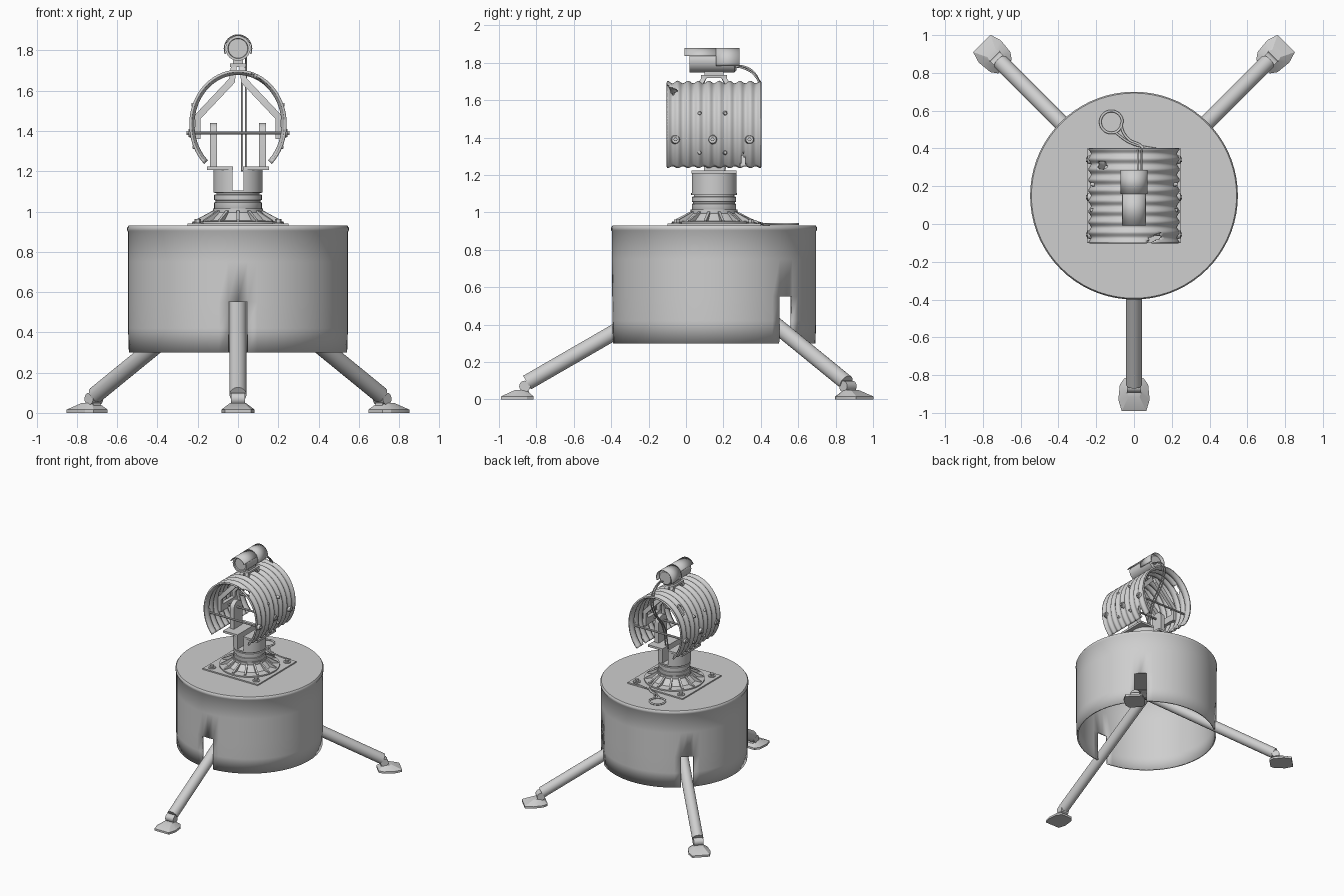
import bpy, bmesh, math
from mathutils import Vector, Matrix
from math import sin, cos, pi, radians

if "Cube" in bpy.data.objects:
    bpy.data.objects.remove(bpy.data.objects["Cube"])

grey = bpy.data.materials.new("plain grey metal")
grey.diffuse_color = (0.62, 0.62, 0.62, 1)
grey.use_nodes = True
grey.node_tree.nodes["Principled BSDF"].inputs["Base Color"].default_value = grey.diffuse_color
CY = 0.15                                    # y of the turret axis


def finish(bm, name, angle=35, thick=0):
    bmesh.ops.recalc_face_normals(bm, faces=bm.faces)
    me = bpy.data.meshes.new(name)
    bm.to_mesh(me)
    bm.free()
    me.materials.append(grey)
    me.shade_smooth()
    me.set_sharp_from_angle(angle=radians(angle))
    ob = bpy.data.objects.new(name, me)
    bpy.context.collection.objects.link(ob)
    if thick:
        m = ob.modifiers.new("wall", 'SOLIDIFY')
        m.thickness, m.offset = thick, -1
    return ob


def loft(bm, loops, M=Matrix(), cap=True, closed=True):
    rows = [[bm.verts.new(M @ Vector(p)) for p in lp] for lp in loops]
    n = len(rows[0])
    for a, b in zip(rows, rows[1:]):
        for i in range(n if closed else n - 1):
            j = (i + 1) % n
            bm.faces.new((a[i], a[j], b[j], b[i]))
    if cap:
        bm.faces.new(rows[0][::-1])
        bm.faces.new(rows[-1])


def circle(r, z, n):
    return [(r * cos(2 * pi * i / n), r * sin(2 * pi * i / n), z) for i in range(n)]


def lathe(bm, prof, n=40, M=Matrix(), cap=True):
    loft(bm, [circle(r, z, n) for r, z in prof], M, cap)


def rod(bm, p, q, r, n=20, r2=None):
    p, q = Vector(p), Vector(q)
    M = Matrix.Translation(p) @ (q - p).to_track_quat('Z', 'Y').to_matrix().to_4x4()
    lathe(bm, [(r, 0), (r2 or r, (q - p).length)], n, M)


def prism(bm, pts, depth, M=Matrix()):       # outline in XZ, thickness along Y
    loft(bm, [[(x, s * depth / 2, z) for x, z in pts] for s in (-1, 1)], M)


def box(bm, lo, hi):
    loft(bm, [[(lo[0], lo[1], z), (hi[0], lo[1], z), (hi[0], hi[1], z), (lo[0], hi[1], z)]
              for z in (lo[2], hi[2])])


def cable(name, pts, r=0.006):
    cu = bpy.data.curves.new(name, 'CURVE')
    cu.dimensions, cu.bevel_depth, cu.bevel_resolution = '3D', r, 2
    sp = cu.splines.new('BEZIER')
    sp.bezier_points.add(len(pts) - 1)
    for bp, p in zip(sp.bezier_points, pts):
        bp.co = p
        bp.handle_left_type = bp.handle_right_type = 'AUTO'
    tmp = bpy.data.objects.new(name, cu)
    bpy.context.collection.objects.link(tmp)
    me = bpy.data.meshes.new_from_object(tmp.evaluated_get(bpy.context.evaluated_depsgraph_get()))
    bpy.data.objects.remove(tmp)
    bm = bmesh.new()
    bm.from_mesh(me)
    finish(bm, name, 60)


AXIS = Matrix.Translation((0, CY, 0))
LEGS = [-90, 45, 135]

# drum shell, open below, with a slot for each leg
bm = bmesh.new()
prof = [(0.542, 0.30), (0.546, 0.42), (0.546, 0.55), (0.546, 0.75), (0.546, 0.90), (0.55, 0.905),
        (0.55, 0.92), (0.543, 0.93), (0.3, 0.93), (0.05, 0.93)]
lathe(bm, prof, 72, AXIS, cap=False)
bm.faces.new([v for v in bm.verts if (v.co - Vector((0, CY, 0.93))).length < 0.06])


def in_slot(c):
    a = math.degrees(math.atan2(c.y - CY, c.x))
    return c.z < 0.55 and any(abs((a - l + 180) % 360 - 180) < 5 for l in LEGS)


bmesh.ops.delete(bm, geom=[f for f in bm.faces if in_slot(f.calc_center_median())], context='FACES')
finish(bm, "drum_body", 40, 0.012)

# legs, ankles and feet
outline = [(1.14, -.065), (1.14, .065), (1.08, .083), (1.0, .075), (.965, .05),
           (.965, -.05), (1.0, -.075), (1.08, -.083)]
for tag, a in zip(("front", "back_right", "back_left"), LEGS):
    M = AXIS @ Matrix.Rotation(radians(a), 4, 'Z')
    bm = bmesh.new()
    rod(bm, M @ Vector((0, 0, 0.667)), M @ Vector((1.0, 0, 0.09)), 0.042, 24)
    finish(bm, tag + "_leg")
    bm = bmesh.new()
    rod(bm, M @ Vector((1.012, -0.036, 0.07)), M @ Vector((1.012, 0.036, 0.07)), 0.03, 20)
    prism(bm, [(.985, .02), (1.04, .02), (1.03, .07), (.995, .07)], 0.05, M)
    finish(bm, tag + "_ankle")
    bm = bmesh.new()
    loft(bm, [[(x, y, 0) for x, y in outline], [(x, y, .016) for x, y in outline],
              [(1.025 + (x - 1.025) * .35, y * .45, .05) for x, y in outline]], M)
    finish(bm, tag + "_foot", 25)

# square base plate with corner bolts
bm = bmesh.new()
box(bm, (-.25, CY - .25, .928), (.25, CY + .25, .94))
for x in (-.2, .2):
    for y in (-.2, .2):
        rod(bm, (x, CY + y, .94), (x, CY + y, .945), .028, 20)
        rod(bm, (x, CY + y, .945), (x, CY + y, .962), .017, 6)
finish(bm, "base_plate")

# ribbed cone flange and neck rings
bm = bmesh.new()
lathe(bm, [(.225, .94), (.225, .95), (.17, .955), (.125, .995), (.125, 1.015)], 40, AXIS)
for i in range(14):
    prism(bm, [(.11, .945), (.215, .945), (.215, .958), (.12, 1.008)], .014,
          AXIS @ Matrix.Rotation(2 * pi * (i + .5) / 14, 4, 'Z'))
finish(bm, "ribbed_flange")
bm = bmesh.new()
lathe(bm, [(.11, 1.0), (.118, 1.015), (.118, 1.045), (.112, 1.047), (.112, 1.055), (.118, 1.057),
           (.118, 1.083), (.108, 1.085), (.108, 1.092), (.122, 1.094), (.122, 1.105)], 40, AXIS)
finish(bm, "neck")

# split upper neck, yoke plates and uprights, both sides
bm, yoke = bmesh.new(), bmesh.new()
lim = math.acos(.027 / .122)
for s in (-1, 1):
    half = [(s * .122 * cos(t), .122 * sin(t)) for t in [lim * (i / 10 - 1) for i in range(21)]]
    loft(bm, [[(x, y, z) for x, y in half] for z in (1.10, 1.21)], AXIS)
    box(yoke, (min(s * .025, s * .155), .03, 1.207), (max(s * .025, s * .155), .27, 1.224))
    arch = [(-.055, 1.22), (.055, 1.22)] + [(.055 * cos(t), 1.385 + .055 * sin(t))
                                            for t in [pi * i / 12 for i in range(13)]]
    prism(yoke, arch, .036, Matrix.Translation((s * .122, CY, 0)) @ Matrix.Rotation(pi / 2, 4, 'Z'))
finish(bm, "split_neck")
finish(yoke, "yoke")

# corrugated shroud with torn holes
RX, RZ, ZC = .235, .265, 1.432
bm = bmesh.new()
loops = []
for j in range(73):
    y = -.1 + .5 * j / 72
    k = .007 * cos(2 * pi * 9 * (y + .1) / .5)
    ts = [radians(-46 + 272 * i / 80) for i in range(81)]
    loops.append([((RX + k) * cos(t), y, ZC + (RZ + k) * sin(t)) for t in ts])
loft(bm, loops, cap=False, closed=False)


def torn(c):
    slit = c.x > 0 and c.z < 1.32 and abs(c.y - .305) < .02 * (1.33 - c.z) / .1
    dent = c.z > 1.5 and abs(c.y + .075 - .5 * (c.x - .11)) < .014 and abs(c.x - .11) < .035
    hole = c.z > 1.5 and math.hypot(c.x + .17, c.y - .31) < .024
    return slit or dent or hole


bmesh.ops.delete(bm, geom=[f for f in bm.faces if torn(f.calc_center_median())], context='FACES')
finish(bm, "corrugated_shroud", 60, 0.012)

# shroud rivets, cross rods and end bolts
bm = bmesh.new()
for s in (-1, 1):
    for z in (1.53, 1.32):
        x = RX * math.sqrt(1 - ((z - ZC) / RZ) ** 2)
        for y in (.072, .21):
            rod(bm, (s * (x - .01), y, z), (s * (x + .013), y, z), .013, 12, .008)
    for y in (-.056, .142, .34):
        rod(bm, (s * .222, y, 1.39), (s * .246, y, 1.39), .026, 16, .02)
        rod(bm, (s * .246, y, 1.39), (s * .255, y, 1.39), .011, 6)
finish(bm, "shroud_bolts")
bm = bmesh.new()
for y in (-.056, .142, .34):
    rod(bm, (-.24, y, 1.39), (.24, y, 1.39), .008, 10)
finish(bm, "cross_rods")

# bent arms rising to the camera mount
bm = bmesh.new()
for s in (-1, 1):
    for f in (-1, 1):
        path = [(.2, .09, 1.36), (.2, .09, 1.47), (.03, .09, 1.65), (.02, .05, 1.725)]
        loops = [[(s * (x + dx), CY + f * y + dy, z + (dx * .7 if 0 < i < 3 else 0))
                  for dx, dy in ((-.014, -.014), (.014, -.014), (.014, .014), (-.014, .014))]
                 for i, (x, y, z) in enumerate(path)]
        loft(bm, loops)
    box(bm, (min(s * .185, s * .215), .045, 1.365), (max(s * .185, s * .215), .255, 1.42))
finish(bm, "camera_arms")

# camera mount, body and hood
bm = bmesh.new()
box(bm, (-.04, .08, 1.718), (.04, .22, 1.734))
box(bm, (-.025, .1, 1.73), (.025, .2, 1.76))
finish(bm, "camera_mount")
bm = bmesh.new()
M = Matrix.Translation((0, .27, 1.81)) @ Matrix.Rotation(pi / 2, 4, 'X')   # local z runs to the front
lathe(bm, [(.05, 0), (.062, .012), (.062, .25), (.05, .25), (.048, .238)], 32, M)
finish(bm, "camera_body")
bm = bmesh.new()
for y0, y1, r, a in ((-.008, .17, .069, 25), (.16, .286, .071, -22)):
    arc = [radians(a + (180 - 2 * a) * i / 20) for i in range(21)]
    loft(bm, [[(r * cos(t), y, 1.809 + r * sin(t)) for t in arc] for y in (y0, y1)], cap=False, closed=False)
finish(bm, "camera_hood", 35, 0.006)

# cables from camera to shroud, and coil lying on the drum
for x in (.02, .04):
    cable("camera_cable", [(x, .265, 1.78), (x, .31, 1.79 - x / 2), (x, .37, 1.75 - x / 2),
                           (x, .397, 1.66), (x, .36, 1.55), (x, .25, 1.4), (x, .2, 1.2)], .005)
ring = [(-.12 + .058 * cos(t), .54 + .058 * sin(t), .938) for t in [-.4 + 2 * pi * i / 12 for i in range(13)]]
cable("drum_cable", [(.05, .25, 1.0), (.06, .36, .955), (.04, .41, .938), (-.03, .45, .938)] + ring, .007)
cable("drum_cable_tail", [(.2, .39, .945), (.1, .40, .94), (-.02, .43, .938), (-.1, .485, .938)], .006)
